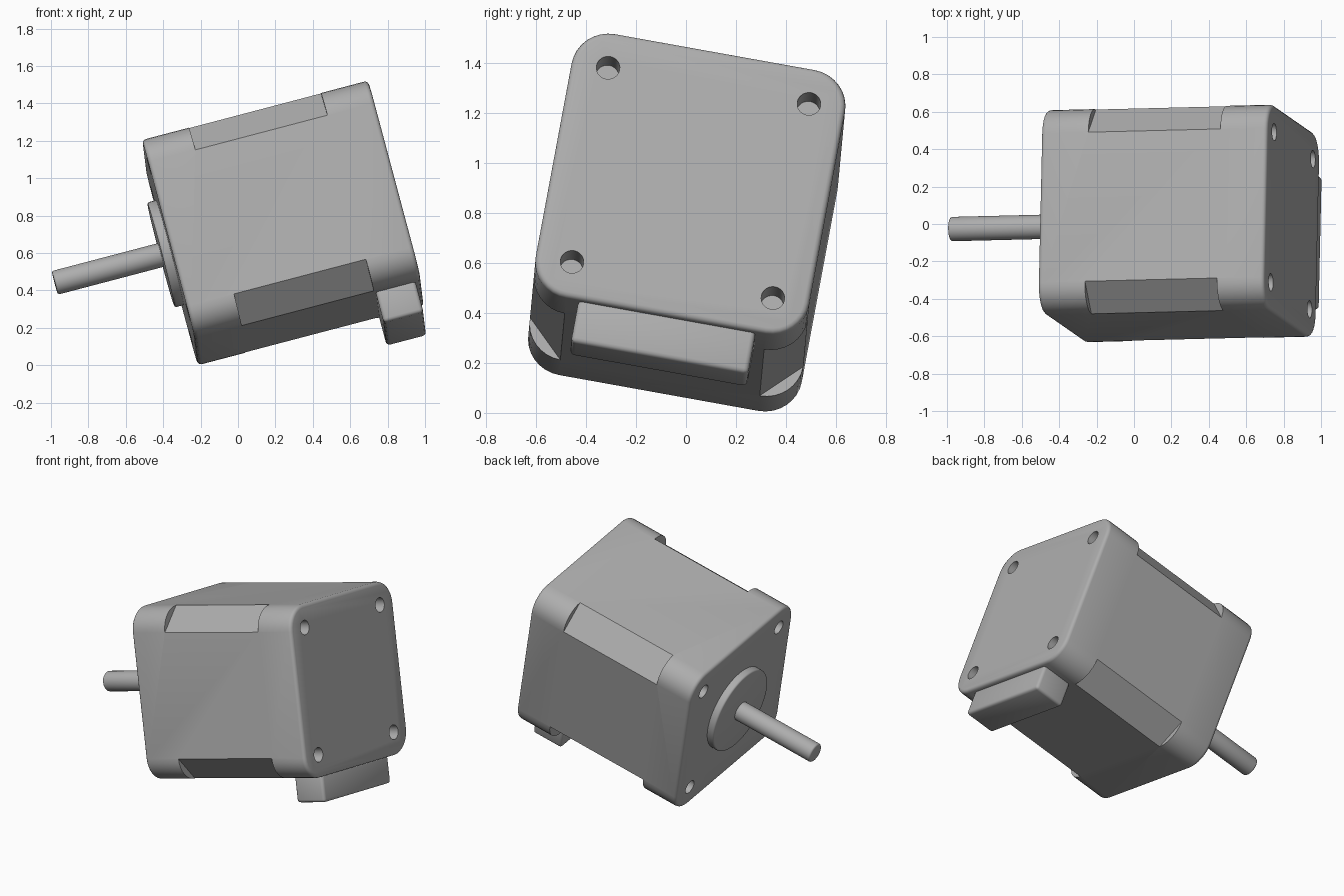
import bpy, bmesh, math
from mathutils import Matrix, Vector

cube = bpy.data.objects.get("Cube")
if cube:
    bpy.data.objects.remove(cube, do_unlink=True)

# Tilted frame: local z runs along the shaft axis, from shaft face to rear face
axis = Vector((0.967, 0.024, 0.254)).normalized()
side = Vector((0.022, 0.984, -0.177))
side = (side - axis * side.dot(axis)).normalized()
up = axis.cross(side)
FRAME = Matrix.Translation((-0.364, -0.012, 0.602)) @ Matrix((side, up, axis)).transposed().to_4x4()

LENGTH, HALF, CORNER = 1.25, 0.555, 0.15
HOLE, HOLE_R = 0.408, 0.047
CORNERS = [(sx, sy) for sx in (-1, 1) for sy in (-1, 1)]

grey = bpy.data.materials.new("plain grey")
grey.use_nodes = True
colour = (0.42, 0.42, 0.42, 1)
grey.diffuse_color = colour
grey.node_tree.nodes["Principled BSDF"].inputs["Base Color"].default_value = colour


def finish(name, bm):
    bmesh.ops.recalc_face_normals(bm, faces=bm.faces)
    mesh = bpy.data.meshes.new(name)
    bm.to_mesh(mesh)
    bm.free()
    obj = bpy.data.objects.new(name, mesh)
    bpy.context.collection.objects.link(obj)
    obj.matrix_world = FRAME
    mesh.materials.append(grey)
    return obj


def cylinder(bm, x, y, z0, z1, r, n=32):
    bmesh.ops.create_cone(bm, cap_ends=True, segments=n, radius1=r, radius2=r, depth=z1 - z0,
                          matrix=Matrix.Translation((x, y, (z0 + z1) / 2)))


def box(bm, centre, size, turn=0):
    m = Matrix.Translation(centre) @ Matrix.Rotation(turn, 4, "Z") @ Matrix.Diagonal((*size, 1))
    bmesh.ops.create_cube(bm, size=1, matrix=m)


def activate(obj):
    bpy.ops.object.select_all(action="DESELECT")
    obj.select_set(True)
    bpy.context.view_layer.objects.active = obj


def bevel(obj, width):
    mod = obj.modifiers.new("soft edges", "BEVEL")
    mod.width, mod.segments = width, 3
    mod.limit_method, mod.angle_limit = "ANGLE", math.radians(50)


def smooth(obj):
    activate(obj)
    for mod in list(obj.modifiers):
        bpy.ops.object.modifier_apply(modifier=mod.name)
    bpy.ops.object.shade_smooth_by_angle(angle=math.radians(35))


# Motor body: rounded square profile extruded along the axis
bm = bmesh.new()
ring = []
for k in range(4):
    quarter = k * math.pi / 2
    cx, cy = [(HALF - CORNER) * math.copysign(1, f(quarter + math.pi / 4)) for f in (math.cos, math.sin)]
    for i in range(9):
        a = quarter + i * math.pi / 16
        ring.append(bm.verts.new((cx + CORNER * math.cos(a), cy + CORNER * math.sin(a), 0)))
face = bm.faces.new(ring)
grown = bmesh.ops.extrude_face_region(bm, geom=[face])["geom"]
bmesh.ops.translate(bm, vec=(0, 0, LENGTH), verts=[g for g in grown if isinstance(g, bmesh.types.BMVert)])
body = finish("motor_body", bm)
bevel(body, 0.022)

# Cutters: corner flats along the middle, screw holes at both ends
bm = bmesh.new()
flat = HALF - 0.075 + 0.2 / math.sqrt(2)
for sx, sy in CORNERS:
    box(bm, (sx * flat, sy * flat, LENGTH / 2), (0.4, 0.4, 0.73), math.pi / 4)
    cylinder(bm, sx * HOLE, sy * HOLE, -0.1, 0.14, HOLE_R, 24)
    cylinder(bm, sx * HOLE, sy * HOLE, LENGTH - 0.14, LENGTH + 0.1, HOLE_R, 24)
cutter = finish("body_cutter", bm)
cutter.hide_render = True
cut = body.modifiers.new("cuts", "BOOLEAN")
cut.operation, cut.solver, cut.object = "DIFFERENCE", "EXACT", cutter
smooth(body)
bpy.data.objects.remove(cutter, do_unlink=True)

# Round pilot boss on the shaft face
bm = bmesh.new()
cylinder(bm, 0, 0, -0.05, 0.01, 0.29, 64)
boss = finish("pilot_boss", bm)
bevel(boss, 0.012)
smooth(boss)

# Output shaft
bm = bmesh.new()
cylinder(bm, 0, 0, -0.637, -0.04, 0.065)
shaft = finish("output_shaft", bm)
bevel(shaft, 0.012)
smooth(shaft)

# Cable connector under the rear end
bm = bmesh.new()
box(bm, (0.005, -0.635, LENGTH - 0.14), (0.72, 0.18, 0.22))
connector = finish("cable_connector", bm)
bevel(connector, 0.02)
smooth(connector)
